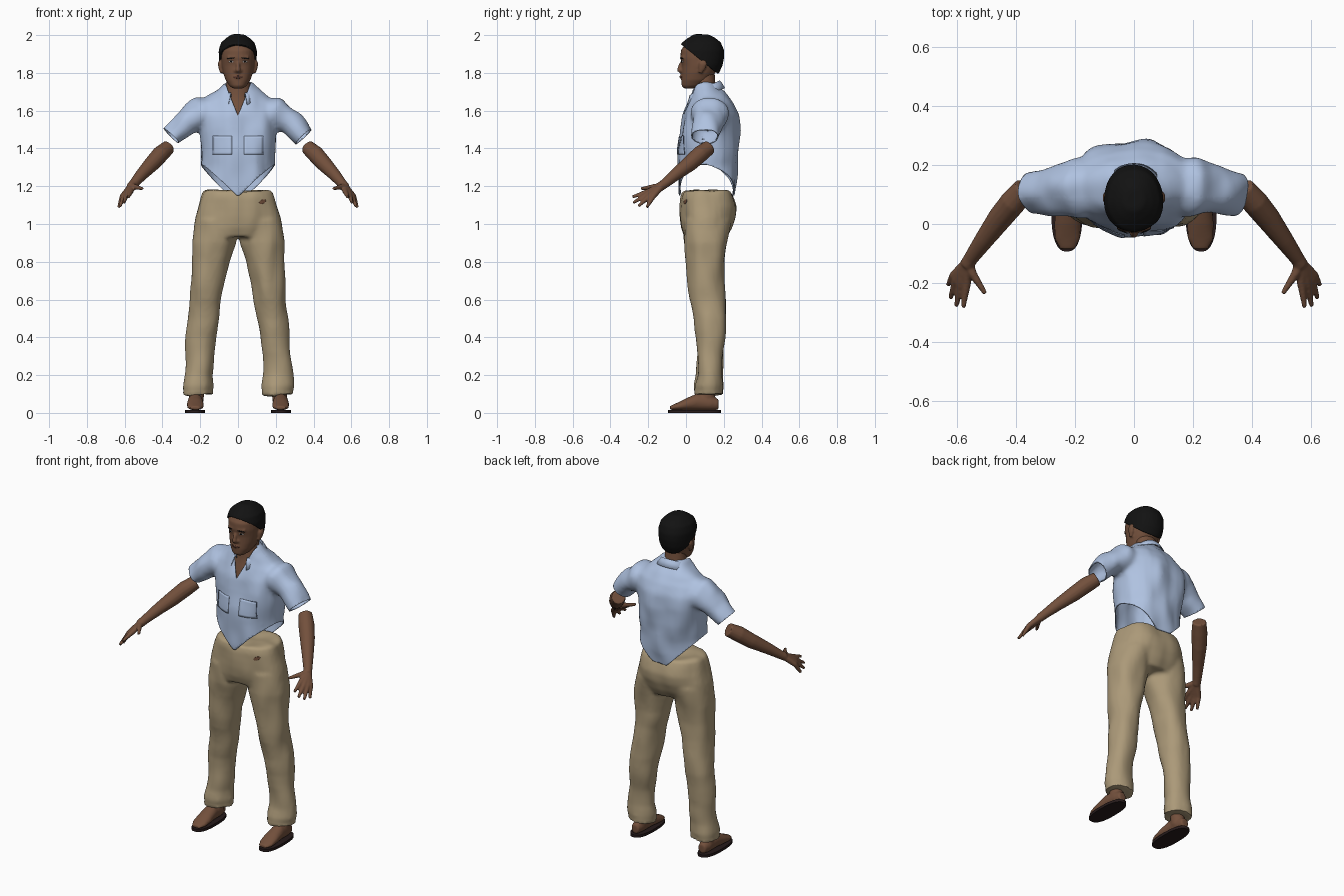
import bpy, bmesh, math
from mathutils import Vector, noise
from mathutils.bvhtree import BVHTree

if "Cube" in bpy.data.objects:
    bpy.data.objects.remove(bpy.data.objects["Cube"])


def material(name, rgb):
    m = bpy.data.materials.new(name)
    m.use_nodes = True
    m.diffuse_color = (*rgb, 1)
    bsdf = m.node_tree.nodes["Principled BSDF"]
    bsdf.inputs["Base Color"].default_value = (*rgb, 1)
    bsdf.inputs["Roughness"].default_value = 0.8
    return m


SKIN = material("brown skin", (0.17, 0.08, 0.045))
SHIRT = material("light blue cloth", (0.43, 0.54, 0.75))
SEAM = material("blue seam", (0.12, 0.16, 0.26))
PANTS = material("khaki cloth", (0.41, 0.32, 0.19))
HAIR = material("black hair", (0.006, 0.006, 0.006))
SOLE = material("dark sole", (0.02, 0.011, 0.011))
LIP = material("dark lips", (0.11, 0.045, 0.03))
EYE = material("eye white", (0.45, 0.42, 0.4))
UP = Vector((0, 0, 1))


def loft(bm, rows, axis=None, power=2, n=28):
    """Closed tube through rows of (x, y, z, half width, half depth)."""
    pts = [Vector(r[:3]) for r in rows]
    rings = []
    for i, r in enumerate(rows):
        t = axis or (pts[min(i + 1, len(pts) - 1)] - pts[max(i - 1, 0)]).normalized()
        ref = UP if abs(t.y) > 0.95 else Vector((0, 1, 0))
        u = ref.cross(t).normalized()
        v = t.cross(u)
        ring = []
        for k in range(n):
            c, s = math.cos(k * math.tau / n), math.sin(k * math.tau / n)
            a = math.copysign(abs(c) ** (2 / power), c) * r[3]
            b = math.copysign(abs(s) ** (2 / power), s) * r[4]
            ring.append(bm.verts.new(pts[i] + u * a + v * b))
        rings.append(ring)
    for p, q in zip(rings, rings[1:]):
        for k in range(n):
            bm.faces.new((p[k], p[(k + 1) % n], q[(k + 1) % n], q[k]))
    bm.faces.new(rings[0][::-1])
    bm.faces.new(rings[-1])


def stack(bm, rows, x=0, power=2):
    """Upright loft from rows of (z, half width, front y, back y)."""
    loft(bm, [(x, (f + b) / 2, z, w, (b - f) / 2) for z, w, f, b in rows], UP, power)


def tube(bm, *pts):
    loft(bm, [(*p, p[-1]) for p in pts], n=14)


def finish(name, bm, mat, voxel=0, smooth=0, fold=0, carves=(), thick=0):
    """Fuse the parts, fold the cloth, carve openings and add the object."""
    bmesh.ops.recalc_face_normals(bm, faces=bm.faces)
    me = bpy.data.meshes.new(name)
    bm.to_mesh(me)
    ob = bpy.data.objects.new(name, me)
    bpy.context.collection.objects.link(ob)
    if voxel:
        m = ob.modifiers.new("fuse", 'REMESH')
        m.mode, m.voxel_size = 'VOXEL', voxel
        m = ob.modifiers.new("soften", 'SMOOTH')
        m.factor, m.iterations = 0.5, smooth
        dg = bpy.context.evaluated_depsgraph_get()
        me = bpy.data.meshes.new_from_object(ob.evaluated_get(dg))
        ob.modifiers.clear()
        ob.data = me
    bm.clear()
    bm.from_mesh(me)
    bm.normal_update()
    moves = [v.normal * fold * noise.noise(Vector((v.co.x * 11, v.co.y * 11, v.co.z * 6)))
             for v in bm.verts]
    for v, d in zip(bm.verts, moves):
        v.co += d
    # each carve removes the region in front of all its planes
    for planes in carves:
        planes = [(Vector(p), Vector(d)) for p, d in planes]
        for p, d in planes:
            bmesh.ops.bisect_plane(bm, geom=bm.verts[:] + bm.edges[:] + bm.faces[:],
                                   dist=1e-5, plane_co=p, plane_no=d)
        gone = [f for f in bm.faces
                if all((f.calc_center_median() - p).dot(d) > 0 for p, d in planes)]
        bmesh.ops.delete(bm, geom=gone, context='FACES')
    bm.to_mesh(me)
    tree = BVHTree.FromBMesh(bm)
    bm.free()
    me.materials.clear()
    me.materials.append(mat)
    me.shade_smooth()
    me.set_sharp_from_angle(angle=0.8)
    if thick:
        m = ob.modifiers.new("thickness", 'SOLIDIFY')
        m.thickness, m.offset = thick, -1
    return tree


def patch(name, tree, x, z, w, h, mat, lift=0.003, oval=True, slope=0):
    """Thin plate laid on the front of a surface."""
    bm = bmesh.new()
    n = 8
    grid = []
    for i in range(n + 1):
        for j in range(n + 1):
            a, b = 2 * i / n - 1, 2 * j / n - 1
            if oval:
                a, b = a * math.sqrt(1 - b * b / 2), b * math.sqrt(1 - a * a / 2)
            px, pz = x + a * w / 2, z + b * h / 2 + slope * a * w / 2
            hit = tree.ray_cast(Vector((px, -1, pz)), Vector((0, 1, 0)))[0]
            grid.append(bm.verts.new((px, (hit.y if hit else 0) - lift, pz)))
    for i in range(n):
        for j in range(n):
            k = i * (n + 1) + j
            bm.faces.new((grid[k], grid[k + n + 1], grid[k + n + 2], grid[k + 1]))
    finish(name, bm, mat, thick=0.002)


# Shirt: body and sleeves fused, with open cuffs, hem and neck
bm = bmesh.new()
stack(bm, [(1.11, .2, -.03, .245), (1.17, .207, -.042, .258), (1.22, .203, -.043, .267),
           (1.3, .193, -.042, .273), (1.4, .197, -.038, .283), (1.5, .205, -.028, .283),
           (1.58, .21, -.012, .275), (1.64, .2, .012, .252), (1.685, .155, .03, .22),
           (1.72, .1, .035, .185), (1.75, .075, .04, .168)], power=2.3)
for s in (1, -1):
    loft(bm, [(s * .1, .13, 1.59, .08, .09), (s * .2, .125, 1.582, .088, .1),
              (s * .28, .115, 1.535, .07, .083), (s * .4, .095, 1.41, .05, .065)])
cuffs = [[((s * .348, .1, 1.463), (s * .7, -.1, -.72))] for s in (1, -1)]
neckline = [((0, 0, 1.575), (2.5, 0, 1)), ((0, 0, 1.575), (-2.5, 0, 1)), ((0, .09, 0), (0, -1, 0))]
hem = [((0, 0, 1.15), (0, 0, -1))]
shirt = finish("shirt", bm, SHIRT, .012, 6, .014, cuffs + [neckline, hem], .006)

# Collar: band round the neck with two front points
bm = bmesh.new()
previous = None
for k in range(33):
    t = .5 + k / 32 * (math.tau - 1)
    front = max(0, math.cos(t)) ** 2
    top = 1.725 - .035 * math.cos(t)
    low = top - .04 - .03 * front
    ring = [bm.verts.new((r * math.sin(t), .103 - (r + f * front) * math.cos(t), z))
            for r, f, z in ((.07, 0, top - .02), (.076, 0, top),
                            (.087, .01, top - .012), (.104, .012, low))]
    if previous:
        for i in range(3):
            bm.faces.new((previous[i], previous[i + 1], ring[i + 1], ring[i]))
    previous = ring
finish("collar", bm, SHIRT, thick=.005)

# Chest pockets and their seams
for side, s in (("left", 1), ("right", -1)):
    patch(side + "_pocket", shirt, s * .083, 1.417, .1, .1, SHIRT, .003, False)
    patch(side + "_pocket_side_seam", shirt, s * .134, 1.417, .004, .1, SEAM, .003, False)
    patch(side + "_pocket_top_seam", shirt, s * .118, 1.467, .03, .004, SEAM, .003, False)

# Trousers: hips and two legs fused
bm = bmesh.new()
stack(bm, [(1.175, .183, -.018, .235), (1.14, .196, -.032, .25), (1.09, .208, -.033, .264),
           (1.04, .22, -.03, .26), (.98, .23, -.022, .24), (.93, .215, -.008, .215)], power=2.3)
LEG = [(1.02, .12, .1, -.015, .24), (.9, .129, .115, -.012, .22), (.8, .146, .1, 0, .207),
       (.7, .16, .09, .01, .205), (.6, .17, .086, .02, .212), (.5, .183, .085, .045, .215),
       (.4, .195, .08, .062, .206), (.3, .205, .075, .062, .195), (.2, .213, .076, .058, .192),
       (.14, .213, .083, .045, .2), (.115, .212, .079, .05, .197), (.095, .212, .083, .045, .2)]
for s in (1, -1):
    loft(bm, [(s * x, (f + b) / 2, z, a, (b - f) / 2) for z, x, a, f, b in LEG], UP)
pants = finish("trousers", bm, PANTS, .011, 4, .012)
patch("waist_skin_patch", pants, .13, 1.118, .035, .022, SKIN, slope=.3)

# Neck and upper chest
bm = bmesh.new()
stack(bm, [(1.52, .13, .005, .22), (1.58, .12, .01, .21), (1.64, .095, .033, .19),
           (1.69, .07, .045, .165), (1.75, .062, .045, .155), (1.82, .06, .05, .15)])
finish("neck", bm, SKIN)

# Head with nose, lips, brow ridge and ears
bm = bmesh.new()
stack(bm, [(1.718, .028, -.012, .04), (1.732, .046, -.023, .09), (1.762, .066, -.025, .13),
           (1.8, .079, -.023, .155), (1.84, .087, -.022, .178), (1.88, .09, -.03, .187),
           (1.92, .089, -.027, .187), (1.96, .075, .0, .168), (1.985, .045, .04, .13)], power=2.2)
tube(bm, (0, -.014, 1.872, .007), (0, -.03, 1.84, .01), (0, -.037, 1.815, .013), (0, -.02, 1.803, .012))
tube(bm, (-.018, -.02, 1.811, .008), (0, -.028, 1.812, .012), (.018, -.02, 1.811, .008))
tube(bm, (-.022, -.018, 1.779, .005), (0, -.025, 1.779, .01), (.022, -.018, 1.779, .005))
for s in (1, -1):
    tube(bm, (s * .015, -.022, 1.882, .01), (s * .055, -.008, 1.882, .01))
    loft(bm, [(s * .086, .075, 1.8, .008, .01), (s * .093, .085, 1.825, .01, .018),
              (s * .097, .09, 1.848, .01, .022), (s * .094, .09, 1.868, .006, .014)])
head = finish("head", bm, SKIN, .0055, 4)
patch("mouth", head, 0, 1.778, .05, .014, LIP, .002)
for side, s in (("left", 1), ("right", -1)):
    patch(side + "_eyebrow", head, s * .038, 1.878, .038, .007, HAIR, .002, slope=-s * .12)
    patch(side + "_eye", head, s * .036, 1.86, .026, .01, EYE, .002)
    patch(side + "_iris", head, s * .036, 1.86, .011, .01, HAIR, .004)

# Hair cap, opened for the face
bm = bmesh.new()
stack(bm, [(1.76, .072, .0, .14), (1.8, .087, -.01, .176), (1.84, .097, -.025, .193),
           (1.88, .1, -.038, .2), (1.92, .101, -.042, .2), (1.96, .089, -.024, .184),
           (1.985, .064, .01, .155), (2.004, .035, .045, .12)], power=2.1)
face = [((0, -.04, 1.91), (0, -.35, -1)), ((0, .055, 1.84), (0, -1, -.25))]
ears = [((0, .1, 1.85), (0, -.8, -1))]
nape = [((0, .15, 1.79), (0, -.3, -1))]
finish("hair", bm, HAIR, .008, 4, .005, [face, ears, nape], .016)

for side, s in (("left", 1), ("right", -1)):
    # Forearm with hand: palm tubes run from the wrist into each finger
    bm = bmesh.new()
    arm = [(.37, .122, 1.405, .039), (.41, .075, 1.37, .045), (.455, .02, 1.32, .042),
           (.51, -.055, 1.262, .033), (.555, -.118, 1.21, .025), (.568, -.14, 1.195, .025)]
    tube(bm, *[(s * x, y, z, r) for x, y, z, r in arm])
    fingers = [((.548, -.17, 1.197), (.505, -.237, 1.187)), ((.568, -.2, 1.172), (.58, -.284, 1.143)),
               ((.588, -.2, 1.16), (.604, -.28, 1.112)), ((.604, -.19, 1.15), (.624, -.253, 1.094)),
               ((.613, -.175, 1.145), (.632, -.208, 1.087))]
    for (x, y, z), (tx, ty, tz) in fingers:
        tube(bm, (s * .565, -.13, 1.2, .019), (s * x, y, z, .015),
             (s * (x + tx) / 2, (y + ty) / 2, (z + tz) / 2, .0115), (s * tx, ty, tz, .008))
    finish(side + "_forearm_and_hand", bm, SKIN, .0055, 3)

    # Foot and ankle
    bm = bmesh.new()
    foot = [(.172, .045, .024, .028), (.13, .052, .036, .04), (.06, .058, .04, .045),
            (0, .045, .045, .032), (-.05, .033, .044, .019), (-.085, .026, .026, .01)]
    loft(bm, [(s * .226, *r) for r in foot], Vector((0, -1, 0)))
    tube(bm, (s * .222, .11, .05, .038), (s * .214, .12, .2, .045))
    finish(side + "_foot", bm, SKIN, .007, 3)

    # Flat sole
    bm = bmesh.new()
    loft(bm, [(s * .228, .045, z, .053, .139) for z in (0, .016)], UP, 2.5, 32)
    finish(side + "_sole", bm, SOLE)
